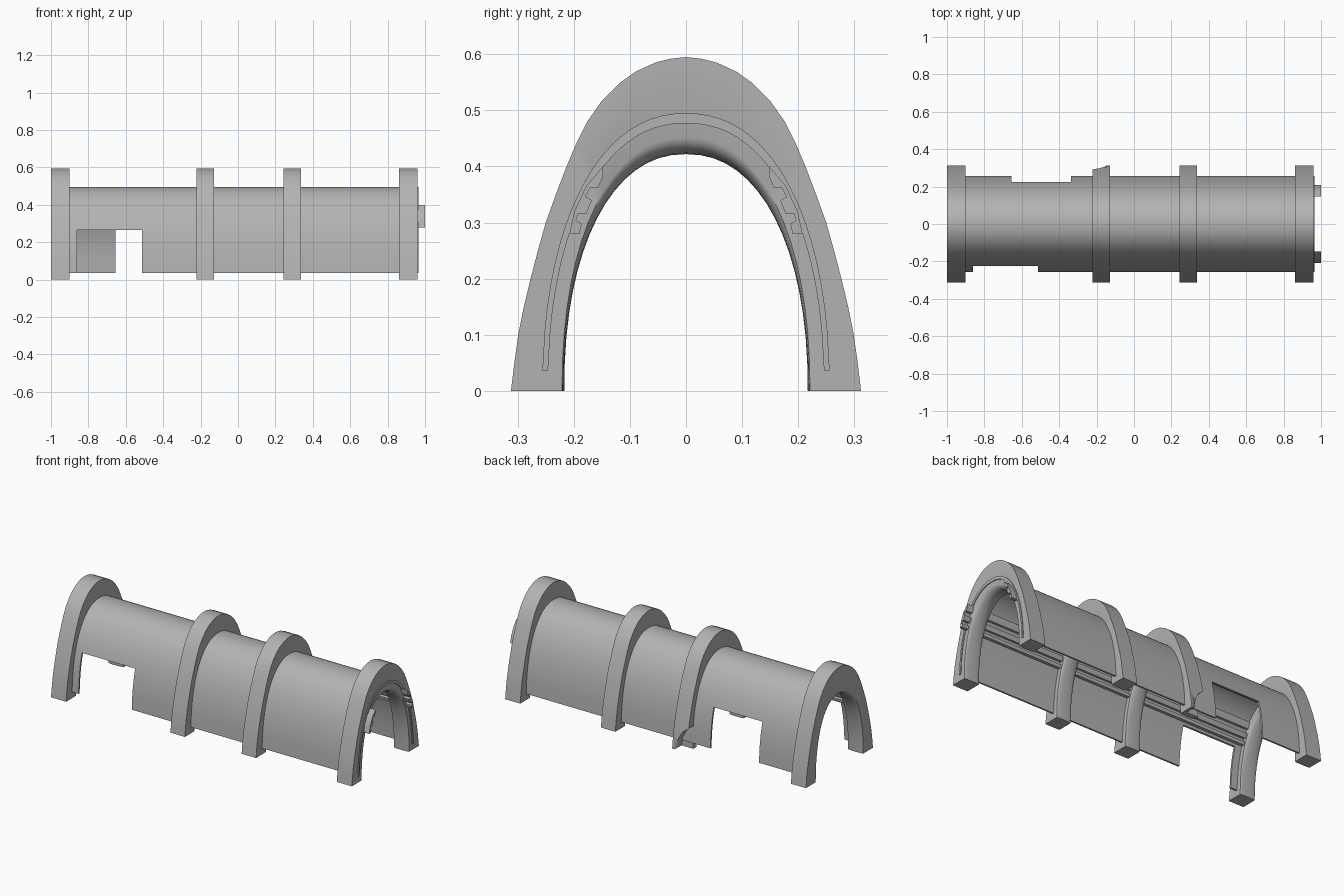
import bpy, bmesh
from math import sin, cos, pi, asin

if "Cube" in bpy.data.objects:
    bpy.data.objects.remove(bpy.data.objects["Cube"])

N = 2.2  # superellipse exponent of the tunnel curves

grey = bpy.data.materials.new("dark_grey")
grey.diffuse_color = (.45, .45, .45, 1)
grey.use_nodes = True
grey.node_tree.nodes["Principled BSDF"].inputs["Base Color"].default_value = grey.diffuse_color


def curve(a, b, t):
    return a * cos(t) ** (2 / N), b * max(0.0, sin(t)) ** (2 / N)


def mirrored(half):
    """Half profile from the foot to the apex -> whole arch."""
    return half + [(-y, z) for y, z in reversed(half[:-1])]


def finish(bm, name, angle):
    bmesh.ops.recalc_face_normals(bm, faces=bm.faces)
    me = bpy.data.meshes.new(name)
    bm.to_mesh(me)
    bm.free()
    me.materials.append(grey)
    ob = bpy.data.objects.new(name, me)
    bpy.context.collection.objects.link(ob)
    bpy.ops.object.select_all(action='DESELECT')
    bpy.context.view_layer.objects.active = ob
    ob.select_set(True)
    bpy.ops.object.shade_smooth_by_angle(angle=angle)
    return ob


def loft(name, rings, angle=0.6):
    """Closed cross-sections joined in sequence and capped at both ends."""
    bm = bmesh.new()
    vs = [[bm.verts.new(p) for p in r] for r in rings]
    n = len(vs[0])
    for r, s in zip(vs, vs[1:]):
        for i in range(n):
            j = (i + 1) % n
            bm.faces.new((r[i], r[j], s[j], s[i]))
    bm.faces.new(vs[0])
    bm.faces.new(list(reversed(vs[-1])))
    return finish(bm, name, angle)


def cut(ob, poly, y0, y1):
    """Cut an xz polygon, extruded from y0 to y1, out of an object."""
    c = loft("cutter", [[(x, y, z) for x, z in poly] for y in (y0, y1)])
    c.hide_render = True
    m = ob.modifiers.new("cut", 'BOOLEAN')
    m.object, m.operation, m.solver = c, 'DIFFERENCE', 'EXACT'
    bpy.context.view_layer.objects.active = ob
    ob.modifiers.move(len(ob.modifiers) - 1, 0)
    bpy.ops.object.modifier_apply(modifier="cut")
    bpy.data.objects.remove(c)


# Arch ribs with a rounded inner face
outer = mirrored([(.312, 0), (.306, .05), (.299, .10), (.289, .15), (.277, .20),
                  (.264, .25), (.250, .30), (.232, .35), (.213, .40),
                  (.196, .44), (.176, .48), (.15, .517), (.118, .549),
                  (.09, .569), (.055, .585), (.028, .592), (0, .595)])
h = len(outer) // 2


def inner(a, b):
    return mirrored([curve(a, b, pi / 2 * i / h) for i in range(h)] + [(0, b)])


def rib(name, x0, x1):
    xm, w = (x0 + x1) / 2, (x1 - x0) / 2
    steps = [pi * k / 8 for k in range(9)]
    arcs = [(xm + w * cos(f), inner(.221 - .004 * sin(f), .452 - .03 * sin(f)))
            for f in steps]
    rings = []
    for i, (y, z) in enumerate(outer):
        rings.append([(x0, y, z), (x1, y, z)] +
                     [(x, arc[i][0], arc[i][1]) for x, arc in arcs])
    return loft(name, rings)


rib("left_end_rib", -1, -.902)
damaged = rib("damaged_rib", -.222, -.128)
rib("middle_rib", .242, .336)
rib("right_end_rib", .862, .96)

# Broken foot at the back of the second rib
cut(damaged, [(-.14, -.02), (-.158, .055), (-.185, .105), (-.24, .15),
              (-.24, -.02)], .25, .4)

# Thin tunnel shell, laid out as a grid so the doorways are left-out cells
TOP = .266
rows = [.036, .11, .15, .19, .23, TOP]


def shell_line(a, b, n=15):
    t0 = asin((TOP / b) ** (N / 2))
    half = [(a * (1 - (z / b) ** N) ** (1 / N) if z > .04 else a, z) for z in rows]
    half += [curve(a, b, t0 + (pi / 2 - t0) * i / n) for i in range(1, n)] + [(0, b)]
    return mirrored(half)


xs = [-.985, -.86, -.655, -.513, -.338, -.1, .1, .3, .5, .7, .965]
lines = shell_line(.256, .495), shell_line(.246, .477)
m = len(lines[0]) - 1
low = len(rows) - 1
bm = bmesh.new()
grid = [[[bm.verts.new((x, y, z)) for y, z in ln] for x in xs] for ln in lines]


def solid(i, j):
    if not (0 <= i < len(xs) - 1 and 0 <= j < m):
        return False
    back_door = j < low and i in (2, 3)
    front_door = j >= m - low and i in (1, 2)
    return not (back_door or front_door)


for i in range(len(xs) - 1):
    for j in range(m):
        if not solid(i, j):
            continue
        ring = [(i, j), (i + 1, j), (i + 1, j + 1), (i, j + 1)]
        for g in grid:
            bm.faces.new([g[p][q] for p, q in ring])
        # rim wherever the neighbouring cell is missing
        around = [(i, j - 1), (i + 1, j), (i, j + 1), (i - 1, j)]
        for k, near in enumerate(around):
            if not solid(*near):
                (p, q), (r, s) = ring[k], ring[(k + 1) % 4]
                bm.faces.new((grid[0][p][q], grid[0][r][s],
                              grid[1][r][s], grid[1][p][q]))
for g in grid:  # unused corners inside the doorways
    for v in [v for col in g for v in col if not v.link_faces]:
        bm.verts.remove(v)
finish(bm, "tunnel_shell", .6)

# Grooved rails along the inside walls
section = [(.148, .40), (.148, .382), (.157, .362), (.171, .362), (.179, .346),
           (.168, .340), (.178, .315), (.192, .316), (.196, .304),
           (.186, .298), (.190, .28), (.208, .28), (.199, .32), (.178, .365)]
for side, name in ((-1, "front_rail"), (1, "back_rail")):
    loft(name, [[(x, side * y, z) for y, z in section] for x in (-.96, 1.0)], .5)
